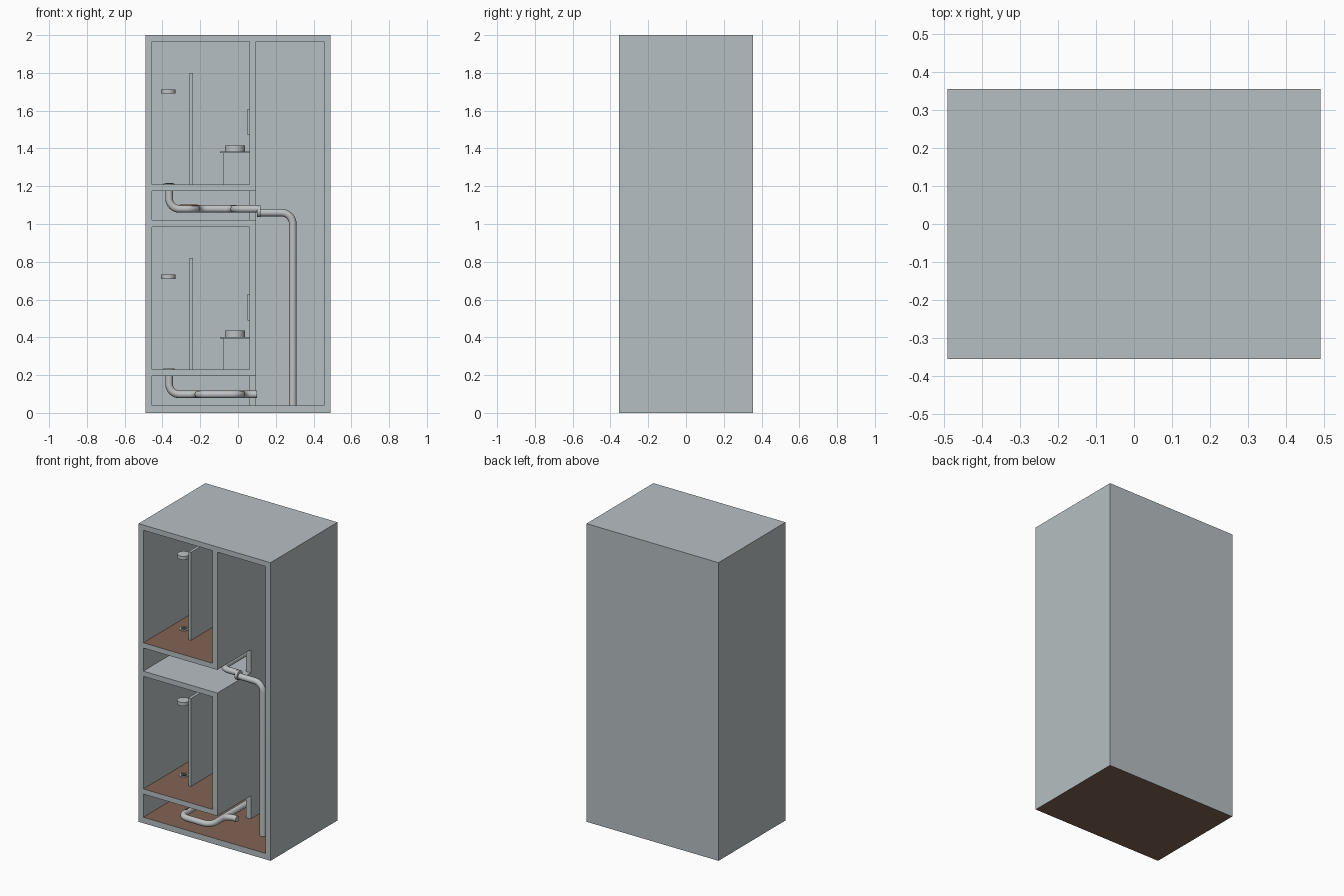
import bpy, bmesh, math
from mathutils import Vector

cube = bpy.data.objects.get("Cube")
if cube:
    bpy.data.objects.remove(cube, do_unlink=True)


def material(name, rgb):
    m = bpy.data.materials.new(name)
    m.use_nodes = True
    m.diffuse_color = (*rgb, 1)
    m.node_tree.nodes["Principled BSDF"].inputs["Base Color"].default_value = (*rgb, 1)
    return m


GREY = material("wall grey", (0.47, 0.52, 0.54))
BROWN = material("floor brown", (0.225, 0.125, 0.088))
STEEL = material("pipe grey", (0.52, 0.54, 0.55))
COPPER = material("copper red", (0.45, 0.13, 0.07))
DARK = material("drain dark", (0.05, 0.05, 0.05))


def add(name, bm, *mats):
    me = bpy.data.meshes.new(name)
    bm.to_mesh(me)
    bm.free()
    for m in mats:
        me.materials.append(m)
    ob = bpy.data.objects.new(name, me)
    bpy.context.collection.objects.link(ob)
    return ob


def box(name, x, y, z, mat=GREY, brown=()):
    """Box from ranges; 'brown' lists the z normals (+1 / -1) painted as floor."""
    bm = bmesh.new()
    bmesh.ops.create_cube(bm, size=1)
    for v in bm.verts:
        v.co = Vector([r[0] if c < 0 else r[1] for c, r in zip(v.co, (x, y, z))])
    bm.normal_update()
    for f in bm.faces:
        if round(f.normal.z) in brown:
            f.material_index = 1
    return add(name, bm, mat, BROWN)


def disc(name, x, y, z, r, mat=STEEL):
    bm = bmesh.new()
    bmesh.ops.create_cone(bm, cap_ends=True, segments=32, radius1=r, radius2=r, depth=z[1] - z[0])
    bmesh.ops.translate(bm, verts=bm.verts, vec=(x, y, (z[0] + z[1]) / 2))
    for f in bm.faces:
        f.smooth = len(f.verts) == 4
    ob = add(name, bm, mat)
    for e in ob.data.edges:
        a, b = (ob.data.vertices[i].co.z for i in e.vertices)
        e.use_edge_sharp = abs(a - b) < 1e-5
    return ob


def pipe(name, pts, r=0.02, bend=0.055, mat=STEEL):
    """Round tube along a path whose corners are filleted."""
    pts = [Vector(p) for p in pts]
    path = [pts[0]]
    for p, c, n in zip(pts, pts[1:], pts[2:]):
        a, b = c + (p - c).normalized() * bend, c + (n - c).normalized() * bend
        centre = a + b - c
        for i in range(9):
            t = math.pi / 2 * i / 8
            path.append(centre + (a - centre) * math.cos(t) + (b - centre) * math.sin(t))
    path.append(pts[-1])
    cu = bpy.data.curves.new(name, "CURVE")
    cu.dimensions = "3D"
    cu.bevel_depth, cu.bevel_resolution, cu.use_fill_caps = r, 4, True
    s = cu.splines.new("POLY")
    s.points.add(len(path) - 1)
    for sp, co in zip(s.points, path):
        sp.co = (*co, 1)
    tmp = bpy.data.objects.new(name, cu)
    bpy.context.collection.objects.link(tmp)
    bpy.context.view_layer.update()
    me = bpy.data.meshes.new_from_object(tmp.evaluated_get(bpy.context.evaluated_depsgraph_get()))
    bpy.data.objects.remove(tmp, do_unlink=True)
    me.materials.clear()
    me.materials.append(mat)
    for f in me.polygons:
        f.use_smooth = len(f.vertices) == 4
    ob = bpy.data.objects.new(name, me)
    bpy.context.collection.objects.link(ob)
    return ob


# Outer shell, open at the front
X, Y, T = 0.49, 0.355, 0.036
XI, YB = X - T, Y - T
BASE, TOP = 0.04, 1.965
box("base", (-X, X), (-Y, Y), (0, BASE), brown=(1, -1))
box("roof", (-X, X), (-Y, Y), (TOP, 2))
box("right_wall", (-X, -XI), (-Y, Y), (BASE, TOP))
box("left_wall", (XI, X), (-Y, Y), (BASE, TOP))
box("back_wall", (-XI, XI), (YB, Y), (BASE, TOP))

# Slab over the lower room
S0, S1 = 0.06, 0.095
box("lower_room_ceiling", (-XI, S1), (-Y, YB), (0.985, 1.02))

# Two identical rooms, each above a service void
DX, DY = -0.365, -0.05
for level, z in (("lower", 0.23), ("upper", 1.21)):
    void = BASE if level == "lower" else 1.02
    ceil = 0.985 if level == "lower" else TOP
    box(level + "_room_floor", (-XI, S1), (-Y, YB), (z - 0.035, z), brown=(1,))
    box(level + "_shaft_wall", (S0, S1), (-Y, YB), (z, ceil))
    box(level + "_void_wall", (S0, S1), (0.0, YB), (void, z - 0.035))
    # Shower screen, head and floor drain
    box(level + "_shower_screen", (-0.257, -0.237), (-0.16, YB), (z, z + 0.59))
    disc(level + "_shower_head", DX - 0.005, DY, (z + 0.48, z + 0.503), 0.038)
    pipe(level + "_shower_arm", [(DX, DY, z + 0.492), (DX, YB, z + 0.492)], r=0.008)
    disc(level + "_drain_ring", DX, DY, (z, z + 0.004), 0.03)
    disc(level + "_drain_hole", DX, DY, (z + 0.004, z + 0.006), 0.02, DARK)
    # Washstand and mirror on the shaft wall
    box(level + "_washstand", (-0.08, S0), (0.01, 0.24), (z, z + 0.165))
    box(level + "_worktop", (-0.095, S0), (0.0, 0.25), (z + 0.165, z + 0.173))
    disc(level + "_basin", -0.017, 0.125, (z + 0.173, z + 0.205), 0.053)
    box(level + "_mirror", (0.051, S0), (0.04, 0.21), (z + 0.26, z + 0.4))

# Upper waste pipe, looping backwards
PY, ZU, ZL = -0.15, 1.08, 0.098
pipe("upper_waste_pipe", [(DX, DY, 1.2), (DX, DY, ZU), (-0.22, DY, ZU), (-0.22, 0.18, ZU),
                          (-0.02, 0.18, ZU), (-0.02, PY, ZU), (0.1, PY, ZU)])
pipe("upper_supply_line", [(-0.31, DY, ZU + 0.019), (-0.215, DY, ZU + 0.019)], r=0.004, mat=COPPER)

# Lower waste pipe, looping forwards, with a branch running back
pipe("lower_waste_pipe", [(DX, DY, 0.22), (DX, DY, ZL), (-0.21, DY, ZL), (-0.21, -0.315, ZL),
                          (0.018, -0.315, ZL), (0.018, PY, ZL), (0.1, PY, ZL)])
pipe("lower_branch_pipe", [(0.018, -0.22, ZL), (0.018, 0.18, ZL)])
pipe("lower_supply_line", [(-0.21, -0.26, ZL + 0.018), (-0.21, -0.1, ZL + 0.018)], r=0.004, mat=COPPER)

# Shaft downpipe and its collar
pipe("shaft_downpipe", [(0.1, PY, 1.06), (0.29, PY, 1.06), (0.29, PY, BASE)], bend=0.06)
pipe("pipe_collar", [(0.1, PY, 1.067), (0.118, PY, 1.067)], r=0.031)
